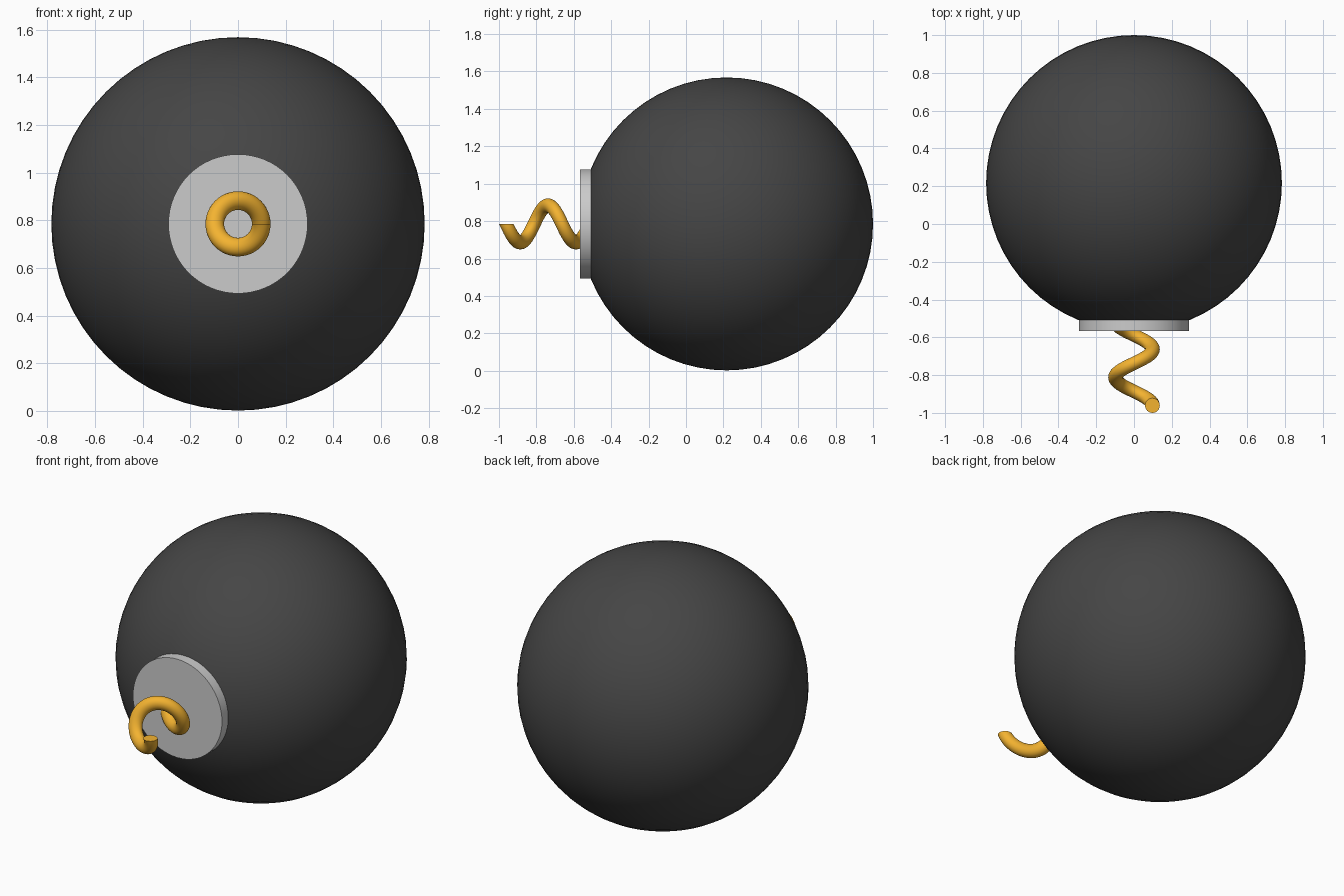
import bpy, bmesh, math
from mathutils import Matrix

if "Cube" in bpy.data.objects:
    bpy.data.objects.remove(bpy.data.objects["Cube"])

CZ = 0.785  # height of the common axis


def finish(name, bm, color=None, angle=35):
    bmesh.ops.recalc_face_normals(bm, faces=bm.faces)
    me = bpy.data.meshes.new(name)
    bm.to_mesh(me)
    bm.free()
    ob = bpy.data.objects.new(name, me)
    bpy.context.collection.objects.link(ob)
    if color:
        mat = bpy.data.materials.new(name + "_colour")
        mat.diffuse_color = color
        mat.use_nodes = True
        mat.node_tree.nodes["Principled BSDF"].inputs["Base Color"].default_value = mat.diffuse_color
        me.materials.append(mat)
    bpy.ops.object.select_all(action='DESELECT')
    ob.select_set(True)
    bpy.context.view_layer.objects.active = ob
    bpy.ops.object.shade_smooth_by_angle(angle=math.radians(angle))
    return ob


# round body
bm = bmesh.new()
bmesh.ops.create_uvsphere(bm, u_segments=64, v_segments=32, radius=0.783,
                          matrix=Matrix.Translation((0, 0.217, CZ)))
finish("body", bm, (0.06, 0.06, 0.06, 1))

# flat collar, its back sunk into the body
front, back = -0.567, -0.46
bm = bmesh.new()
bmesh.ops.create_cone(bm, cap_ends=True, segments=64, radius1=0.292, radius2=0.292,
                      depth=back - front,
                      matrix=Matrix.Translation((0, (front + back) / 2, CZ))
                      @ Matrix.Rotation(math.pi / 2, 4, 'X'))
finish("collar", bm)

# coiled fuse: a round section screwed around the y axis
coil_r, tube_r, pitch, turns = 0.0975, 0.039, 0.298, 2
steps, sides = 48, 24
bm = bmesh.new()
rings = []
for i in range(steps * turns + 1):
    t = i / steps
    a = 2 * math.pi * t
    ring = []
    for j in range(sides):
        b = 2 * math.pi * j / sides
        r = coil_r + tube_r * math.cos(b)
        y = -0.961 + pitch * t + tube_r * math.sin(b)
        ring.append(bm.verts.new((r * math.cos(a), y, CZ - r * math.sin(a))))
    rings.append(ring)
for p, q in zip(rings, rings[1:]):
    for j in range(sides):
        k = (j + 1) % sides
        bm.faces.new((p[j], p[k], q[k], q[j]))
bm.faces.new(rings[0])
bm.faces.new(rings[-1])
finish("fuse", bm, (0.9, 0.45, 0.03, 1))
